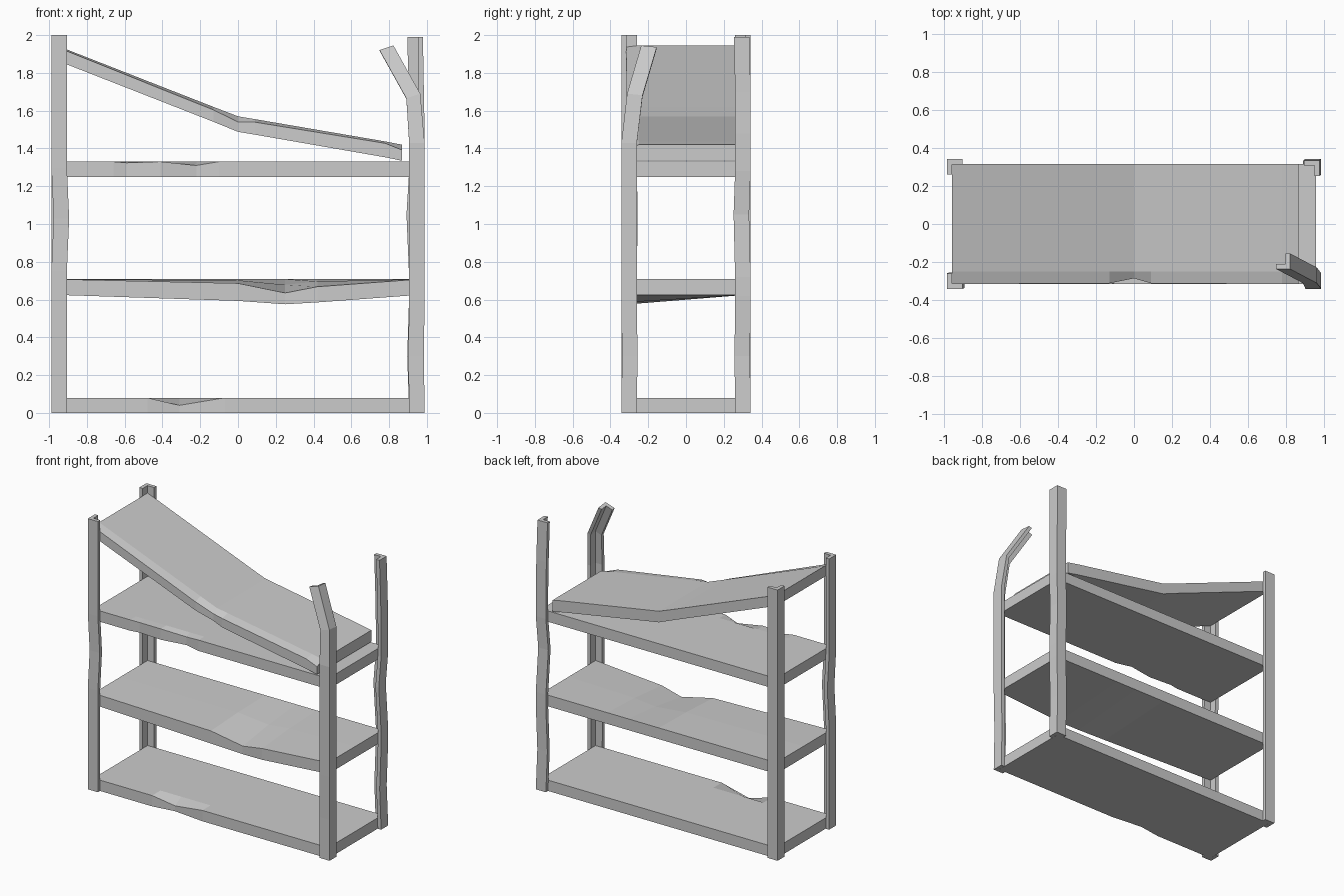
import bpy, bmesh


def make_object(name, bm):
    bmesh.ops.recalc_face_normals(bm, faces=bm.faces[:])
    mesh = bpy.data.meshes.new(name)
    bm.to_mesh(mesh)
    bm.free()
    obj = bpy.data.objects.new(name, mesh)
    bpy.context.collection.objects.link(obj)
    return obj


def loft(name, rings):
    """Closed cross-sections joined in order, capped at both ends."""
    bm = bmesh.new()
    rings = [[bm.verts.new(p) for p in ring] for ring in rings]
    n = len(rings[0])
    for a, b in zip(rings, rings[1:]):
        for i in range(n):
            j = (i + 1) % n
            bm.faces.new((a[i], a[j], b[j], b[i]))
    for cap in (rings[0], rings[-1]):
        bm.faces.new(cap)
    return make_object(name, bm)


def post(name, sx, sy, path):
    """Angle-iron post; path rows are z, dx, dy, z tilt along x, z tilt along y."""
    w, t = 0.082, 0.027
    section = [(0, 0), (w, 0), (w, t), (t, t), (t, w), (0, w)]
    rings = []
    for z, dx, dy, tx, ty in path:
        k = 1 - 0.1 * (tx != 0)
        rings.append([(sx * (0.988 - u * k) + dx, sy * (0.342 - v) + dy,
                       z - sx * u * tx - sy * v * ty) for u, v in section])
    loft(name, rings)


def shelf(name, stations, inner=-0.25):
    """Rows are x, back top z, back bottom z, front push-in, front top drop,
    front bottom drop, inner top drop."""
    y = 0.317
    rings = []
    for x, zt, zb, push, dt, db, di in stations:
        rings.append([(x, -y + push, zb - db), (x, y, zb), (x, y, zt),
                      (x, inner, zt - di), (x, -y + push, zt - dt)])
    loft(name, rings)


# Corner posts: one straight, two dented, one folded over at the top
post("back_left_post", -1, 1, [(0, 0, 0, 0, 0), (2, 0, 0, 0, 0)])
post("front_left_post", -1, -1, [
    (0, 0, 0, 0, 0), (0.75, 0, 0, 0, 0), (1.03, 0.012, 0.004, 0, 0),
    (1.3, 0, 0, 0, 0), (2, 0, 0, 0, 0)])
post("back_right_post", 1, 1, [
    (0, 0, 0, 0, 0), (0.3, -0.01, -0.003, 0, 0), (0.62, 0, 0, 0, 0),
    (0.72, 0, 0, 0, 0), (1.05, -0.014, -0.008, 0, 0), (1.28, 0, 0, 0, 0),
    (1.48, 0, 0, 0, 0), (1.7, -0.004, 0, 0, 0), (1.99, -0.009, -0.006, 0, 0)])
post("front_right_post", 1, -1, [
    (0, 0, 0, 0, 0), (0.3, -0.004, 0.003, 0, 0), (0.62, 0, 0, 0, 0),
    (1.43, 0, 0, 0, 0), (1.69, -0.023, 0.03, 0.3, -0.1),
    (1.945, -0.165, 0.105, 0.3, -0.1)])

# Bottom shelf, front edge crumpled
shelf("bottom_shelf", [
    (-0.96, 0.08, 0, 0, 0, 0, 0), (-0.48, 0.08, 0, 0, 0, 0, 0),
    (-0.31, 0.08, 0, 0.025, 0.04, 0, 0), (-0.07, 0.08, 0, 0, 0, 0, 0),
    (0.05, 0.08, 0, 0, 0, 0, 0), (0.96, 0.08, 0, 0, 0, 0, 0)], -0.22)

# Lower middle shelf, sagging toward the front
shelf("lower_middle_shelf", [
    (-0.96, 0.708, 0.625, 0, 0, 0, 0), (0, 0.708, 0.625, 0, 0.022, 0.032, 0.006),
    (0.25, 0.708, 0.625, 0.015, 0.073, 0.05, 0.03),
    (0.42, 0.708, 0.625, 0, 0.04, 0.04, 0.012),
    (0.96, 0.708, 0.625, 0, 0, 0, 0)], 0.0)

# Upper middle shelf, small dents in the front lip
shelf("upper_middle_shelf", [
    (-0.96, 1.33, 1.25, 0, 0, 0, 0), (-0.66, 1.33, 1.25, 0, 0, 0, 0),
    (-0.59, 1.33, 1.25, 0.012, 0.006, 0, 0), (-0.41, 1.33, 1.25, 0, 0, 0, 0),
    (-0.22, 1.33, 1.25, 0.03, 0.02, 0, 0), (-0.1, 1.33, 1.25, 0, 0, 0, 0),
    (0.96, 1.33, 1.25, 0, 0, 0, 0)])

# Top shelf, folded at the middle and collapsed on the right
shelf("collapsed_top_shelf", [
    (-0.96, 1.945, 1.866, 0, 0.008, 0, 0),
    (-0.13, 1.62, 1.541, 0.004, 0.016, 0, 0),
    (0, 1.57, 1.488, 0.03, 0.03, 0, 0), (0.09, 1.555, 1.473, 0.004, 0.016, 0, 0),
    (0.78, 1.437, 1.353, 0, 0.01, 0, 0), (0.868, 1.42, 1.335, 0, 0.028, 0, 0)])
